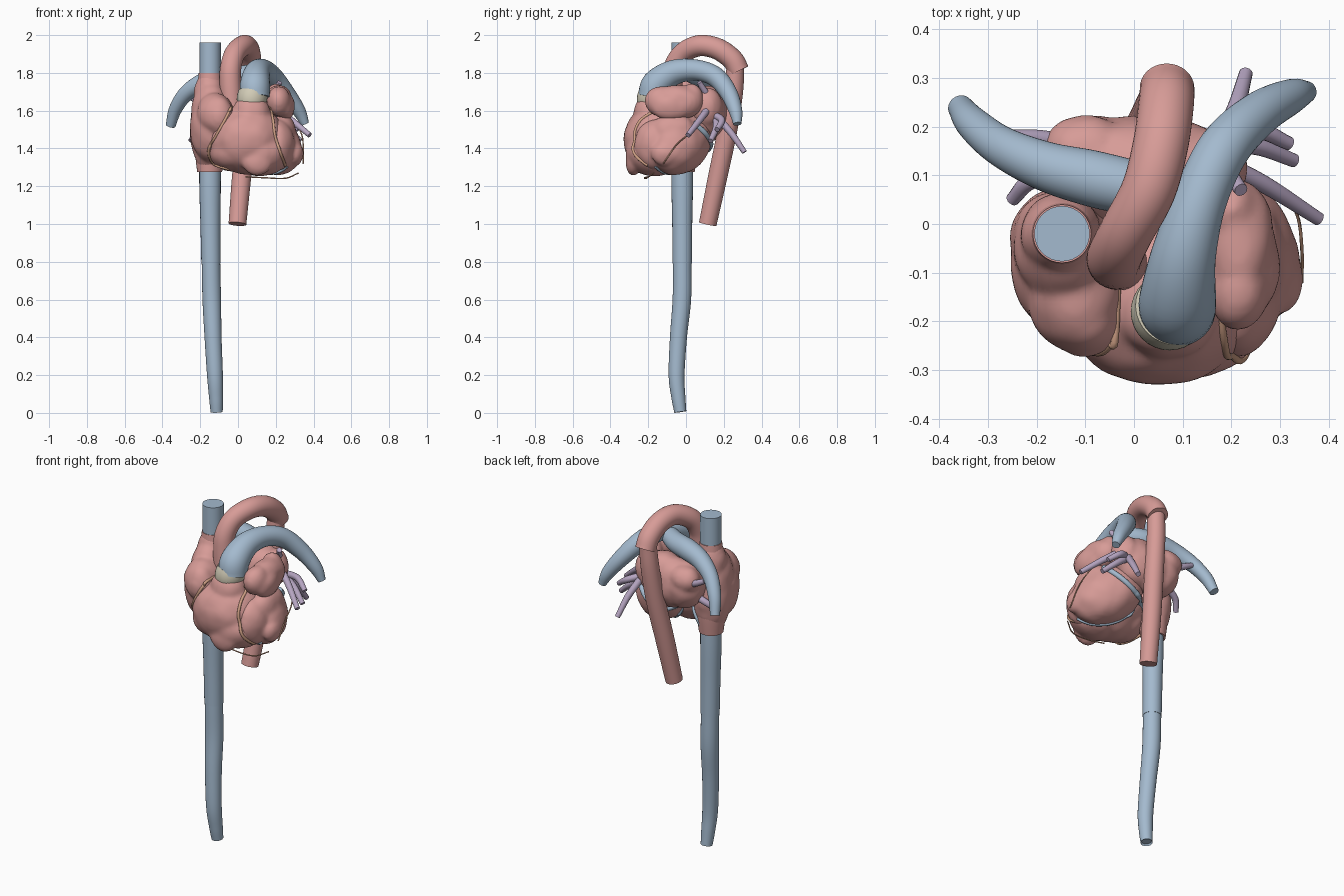
import bpy, bmesh, math
from mathutils import Vector, Matrix, noise
from mathutils.bvhtree import BVHTree

if "Cube" in bpy.data.objects:
    bpy.data.objects.remove(bpy.data.objects["Cube"], do_unlink=True)


def material(name, rgb):
    m = bpy.data.materials.new(name)
    m.use_nodes = True
    m.diffuse_color = (*rgb, 1)
    m.node_tree.nodes["Principled BSDF"].inputs["Base Color"].default_value = (*rgb, 1)
    return m


muscle = material("muscle pink", (.68, .33, .31))
blue = material("vein blue", (.37, .49, .62))
purple = material("lung vein purple", (.47, .38, .54))
cream = material("valve cream", (.64, .6, .47))
tan = material("coronary tan", (.64, .36, .24))


def finish(name, bm, mat):
    bmesh.ops.recalc_face_normals(bm, faces=bm.faces)
    me = bpy.data.meshes.new(name)
    bm.to_mesh(me)
    bm.free()
    me.materials.append(mat)
    me.shade_smooth()
    me.set_sharp_from_angle(angle=math.radians(45))
    ob = bpy.data.objects.new(name, me)
    bpy.context.collection.objects.link(ob)
    return ob


def spline(pts, steps=6):
    """Smooth path through points of any dimension."""
    p = [Vector(q) for q in pts]
    p = [2 * p[0] - p[1]] + p + [2 * p[-1] - p[-2]]
    out = []
    for a, b, c, d in zip(p, p[1:], p[2:], p[3:]):
        for i in range(steps):
            t = i / steps
            out.append(.5 * (2 * b + (c - a) * t + (2 * a - 5 * b + 4 * c - d) * t * t
                             + (3 * b - a - 3 * c + d) * t ** 3))
    return out + [p[-2]]


def tube(name, pts, mat, sides=24, sunk=0):
    """Round tube; each point is x, y, z, radius."""
    path = spline(pts)
    centres = [q.xyz for q in path]
    bm = bmesh.new()
    rings, side = [], None
    for i, c in enumerate(centres):
        d = (centres[min(i + 1, len(centres) - 1)] - centres[max(i - 1, 0)]).normalized()
        side = d.orthogonal() if side is None else side - d * side.dot(d)
        side.normalize()
        up = d.cross(side)
        angles = [math.tau * k / sides for k in range(sides)]
        rings.append([bm.verts.new(c + path[i].w * (side * math.cos(a) + up * math.sin(a)))
                      for a in angles])
    for r, s in zip(rings, rings[1:]):
        for k in range(sides):
            j = (k + 1) % sides
            bm.faces.new((r[k], r[j], s[j], s[k]))
    bm.faces.new(rings[0][::-1])
    end = bm.faces.new(rings[-1])
    if sunk:
        bm.normal_update()
        bmesh.ops.inset_individual(bm, faces=[end], thickness=.006)
        bmesh.ops.translate(bm, verts=end.verts, vec=end.normal * -sunk)
    return finish(name, bm, mat)


def organ(name, lumps):
    """Fuse ellipsoids (centre, radii, optional long axis) into one soft form."""
    bm = bmesh.new()
    for lump in lumps:
        m = Matrix.Translation(lump[0])
        if len(lump) > 2:
            m = m @ Vector(lump[2]).to_track_quat('Z', 'Y').to_matrix().to_4x4()
        m = m @ Matrix.Diagonal((*lump[1], 1))
        bmesh.ops.create_uvsphere(bm, u_segments=40, v_segments=24, radius=1, matrix=m)
    ob = finish(name, bm, muscle)
    mod = ob.modifiers.new("fuse", 'REMESH')
    mod.mode, mod.voxel_size = 'VOXEL', .011
    mod = ob.modifiers.new("soften", 'SMOOTH')
    mod.factor, mod.iterations = .5, 8
    dg = bpy.context.evaluated_depsgraph_get()
    me = bpy.data.meshes.new_from_object(ob.evaluated_get(dg))
    ob.modifiers.clear()
    for v in me.vertices:
        v.co += v.normal * (.004 + .005 * noise.noise(v.co * 14))
    me.shade_smooth()
    ob.data = me
    return ob


# Heart chambers
chambers = [
    organ("right_ventricle", [
        ((.05, -.15, 1.445), (.2, .18, .18)),
        ((.12, -.17, 1.38), (.145, .145, .125)),
        ((-.02, -.15, 1.38), (.13, .14, .1)),
        ((.07, -.185, 1.58), (.1, .09, .105)),
        ((.1, -.28, 1.33), (.08, .035, .07))]),
    organ("left_ventricle", [
        ((.165, -.03, 1.425), (.14, .15, .2), (.68, -.55, -.48)),
        ((.21, -.16, 1.42), (.085, .11, .13)),
        ((.235, -.07, 1.48), (.07, .12, .1)),
        ((.305, -.11, 1.37), (.037, .07, .06))]),
    organ("right_atrium", [
        ((-.15, -.03, 1.5), (.1, .1, .23)),
        ((-.14, -.09, 1.5), (.11, .13, .17)),
        ((-.145, -.05, 1.6), (.098, .11, .15)),
        ((-.15, -.02, 1.67), (.08, .08, .15)),
        ((-.12, -.15, 1.58), (.095, .11, .11)),
        ((-.1, -.2, 1.57), (.075, .068, .1))]),
    organ("left_atrium", [
        ((-.08, .11, 1.58), (.1, .11, .13)),
        ((-.1, .15, 1.63), (.085, .072, .075)),
        ((0, .12, 1.58), (.13, .1, .14)),
        ((.07, .11, 1.59), (.13, .105, .14)),
        ((.16, .11, 1.62), (.07, .08, .1))]),
    organ("left_auricle", [
        ((.215, -.04, 1.645), (.07, .13, .088)),
        ((.215, -.14, 1.65), (.06, .075, .075)),
        ((.25, -.08, 1.62), (.047, .1, .07)),
        ((.2, .03, 1.66), (.055, .06, .08))]),
]

# Great veins and their muscular cuffs
tube("superior_vena_cava", [(-.148, -.02, z, .057) for z in (1.55, 1.75, 1.96)], blue, 32)
tube("upper_vein_cuff", [(-.148, -.02, 1.6, .078), (-.148, -.02, 1.7, .07),
                         (-.148, -.02, 1.8, .06)], muscle, 32)
tube("lower_vein_cuff", [(-.15, -.02, 1.5, .085), (-.15, -.02, 1.38, .078),
                         (-.15, -.02, 1.275, .066)], muscle, 32)
tube("inferior_vena_cava_upper", [(-.148, -.02, 1.4, .057), (-.148, -.02, 1.2, .057),
                                  (-.146, -.02, 1, .053), (-.143, -.02, .79, .051)], blue)
tube("inferior_vena_cava_lower", [(-.143, -.02, .79, .049), (-.139, -.022, .6, .049),
                                  (-.132, -.04, .4, .045), (-.122, -.05, .2, .042),
                                  (-.116, -.04, .08, .037), (-.113, -.03, .005, .032)],
     blue, 24, .01)

# Aorta
tube("aortic_arch", [(-.03, -.08, 1.6, .057), (-.04, -.075, 1.74, .057), (-.038, -.062, 1.83, .056),
                     (-.015, -.015, 1.905, .055), (.03, .07, 1.944, .056),
                     (.055, .165, 1.928, .057), (.066, .245, 1.872, .057),
                     (.068, .28, 1.81, .056)], muscle, 32)
tube("descending_aorta", [(.066, .262, 1.84, .047), (.058, .252, 1.7, .05), (.045, .22, 1.5, .052),
                          (.02, .17, 1.26, .051), (-.003, .115, 1, .047)], muscle, 32)

# Pulmonary artery
tube("pulmonary_trunk", [(.09, -.175, 1.67, .078), (.09, -.155, 1.74, .079),
                         (.102, -.065, 1.802, .067), (.135, .05, 1.815, .056),
                         (.185, .155, 1.78, .053), (.255, .225, 1.695, .046),
                         (.322, .262, 1.6, .036), (.355, .272, 1.53, .022)], blue, 32)
tube("pulmonary_branch", [(.12, .01, 1.8, .045), (.02, .065, 1.785, .055), (-.08, .092, 1.775, .058),
                          (-.18, .118, 1.75, .051), (-.27, .158, 1.695, .042),
                          (-.33, .205, 1.61, .035), (-.357, .24, 1.52, .026)], blue, 32)
tube("pulmonary_valve", [(.07, -.18, 1.62, .074), (.073, -.18, 1.66, .08),
                         (.08, -.172, 1.69, .079)], cream, 32)

# Lung veins
lung_veins = [
    ((.17, .13, 1.63), (.27, .08, 1.56), (.38, .01, 1.47)),
    ((.17, .16, 1.57), (.25, .16, 1.51), (.33, .13, 1.44)),
    ((.18, .17, 1.56), (.21, .24, 1.48), (.23, .31, 1.38)),
    ((.17, .14, 1.58), (.25, .19, 1.55), (.32, .165, 1.5)),
    ((.13, .14, 1.62), (.18, .12, 1.67), (.22, .07, 1.75)),
    ((-.12, .16, 1.61), (-.19, .175, 1.64), (-.25, .18, 1.67)),
    ((-.13, .11, 1.53), (-.21, .09, 1.49), (-.25, .05, 1.44)),
]
for k, (a, b, c) in enumerate(lung_veins):
    tube(f"lung_vein_{k + 1}", [(*a, .02), (*b, .018), (*c, .014)], purple, 16)

# Coronary vessels laid on the chamber surfaces
verts, faces = [], []
for ob in chambers:
    base = len(verts)
    verts += [v.co.copy() for v in ob.data.vertices]
    faces += [[i + base for i in p.vertices] for p in ob.data.polygons]
surface = BVHTree.FromPolygons(verts, faces)


def surface_vessel(name, pts, outward, mat, radius):
    out = Vector(outward).normalized()
    hits = [surface.ray_cast(q + out * 2, -out)[0] for q in spline(pts, 4)]
    tube(name, [(*h, radius) for h in hits if h], mat, 10)


front = (0, -1, 0)
surface_vessel("right_coronary_artery", [(-.01, 0, 1.67), (-.03, 0, 1.63), (-.07, 0, 1.55),
                                         (-.12, 0, 1.46), (-.155, 0, 1.39), (-.13, 0, 1.32),
                                         (-.05, 0, 1.29)], front, tan, .008)
surface_vessel("front_descending_artery", [(.17, 0, 1.62), (.185, 0, 1.55), (.195, 0, 1.47),
                                           (.22, 0, 1.39), (.25, 0, 1.31)], front, tan, .008)
surface_vessel("coronary_sinus", [(.25, .05, 1.53), (.18, .12, 1.45), (.08, .14, 1.38),
                                  (-.04, .1, 1.34), (-.11, .05, 1.31)], (.5, .8, -.4), blue, .015)
surface_vessel("underside_vein", [(0, .08, 1.3), (.09, -.02, 1.27), (.18, -.1, 1.27),
                                  (.26, -.16, 1.3)], (.3, .2, -1), blue, .009)

# Fine free twigs
twigs = [
    ((.04, -.2, 1.25), (.14, -.22, 1.245), (.25, -.21, 1.242), (.32, -.17, 1.27)),
    ((.3, .07, 1.54), (.335, .02, 1.48), (.345, -.05, 1.42), (.345, -.12, 1.32)),
]
for k, t in enumerate(twigs):
    tube(f"coronary_twig_{k + 1}", [(*p, .0035) for p in t], tan, 8)
